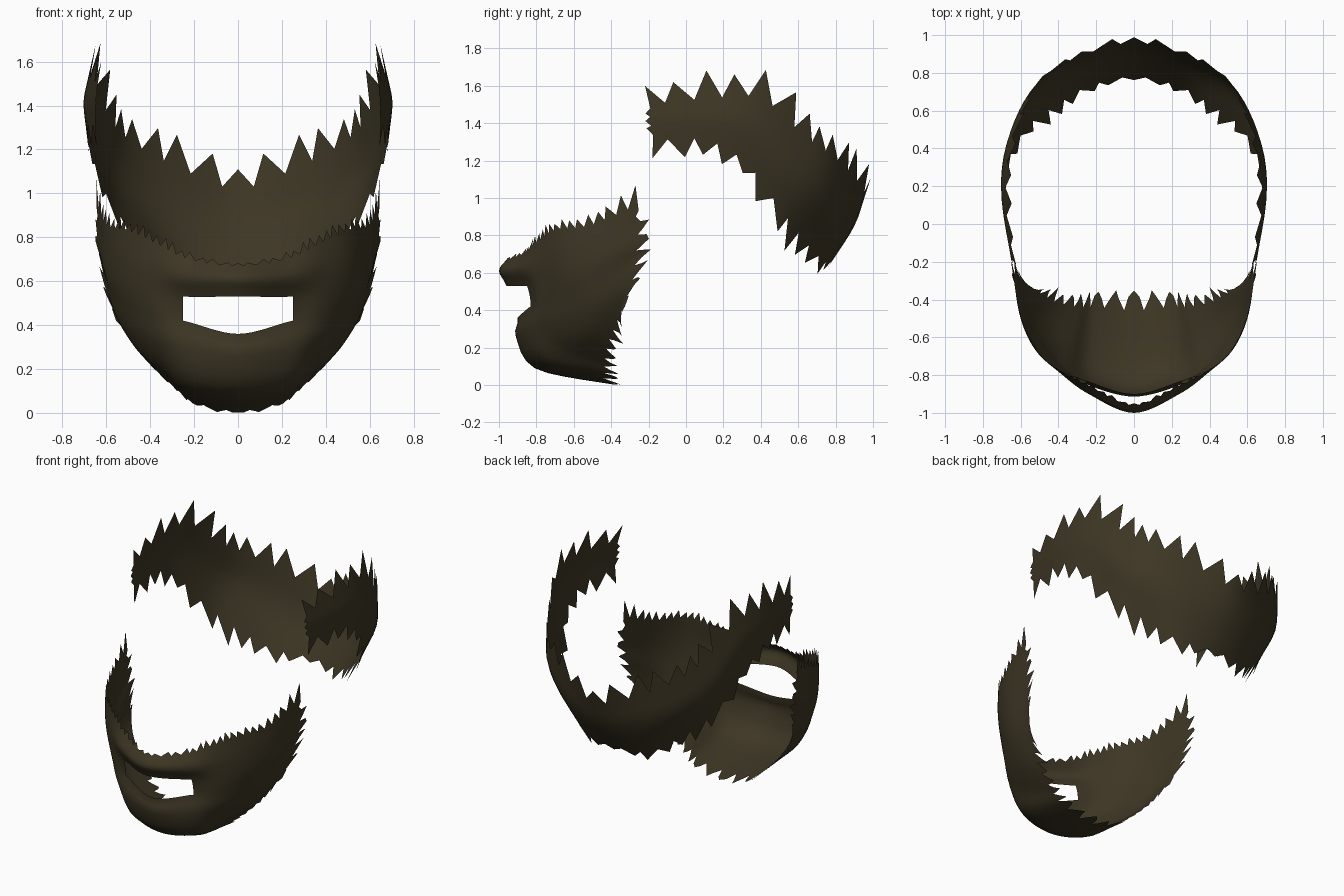
import bpy
import random
from mathutils import Vector

random.seed(4)

default_cube = bpy.data.objects.get("Cube")
if default_cube:
    bpy.data.objects.remove(default_cube, do_unlink=True)

# One dark brown for all the hair
hair_brown = bpy.data.materials.new("dark_brown_hair")
hair_brown.use_nodes = True
brown = (0.047, 0.037, 0.018, 1)
hair_brown.diffuse_color = brown
shader = hair_brown.node_tree.nodes["Principled BSDF"]
shader.inputs["Base Color"].default_value = brown
shader.inputs["Roughness"].default_value = 0.8


def mirrored(vector):
    return Vector((-vector.x, vector.y, vector.z))


def smooth_path(points, steps, symmetric=False):
    """Smooth curve through the points, with the given steps per span."""
    points = [Vector(p) for p in points]
    start = mirrored(points[1]) if symmetric else 2 * points[0] - points[1]
    ends = [start] + points + [2 * points[-1] - points[-2]]
    path = []
    for a, b, c, d in zip(ends, ends[1:], ends[2:], ends[3:]):
        for k in range(steps):
            t = k / steps
            path.append(b + t * ((c - a) / 2 + t * (
                a - 2.5 * b + 2 * c - d / 2 + t * (1.5 * (b - c) + (d - a) / 2))))
    return path + [points[-1]]


def smooth_grid(stations, column_steps, row_steps):
    """Columns of points, running from the middle of the head outward."""
    profiles = [smooth_path([Vector(p) / 100 for p in s], row_steps) for s in stations]
    rows = [smooth_path(line, column_steps, symmetric=True) for line in zip(*profiles)]
    return [list(column) for column in zip(*rows)]


def add_teeth(edge, inner, depths, period):
    """Offsets that pull an edge out into pointed locks of hair."""
    offsets = []
    half = period / 2
    for i, (p, q) in enumerate(zip(edge, inner)):
        place = i / (len(edge) - 1) * (len(depths) - 1)
        k = min(int(place), len(depths) - 2)
        depth = depths[k] + (depths[k + 1] - depths[k]) * (place - k)
        tip = abs(i % period - half) / half
        lean = edge[min(i + 1, len(edge) - 1)] - p
        offset = (p - q).normalized() * depth * random.uniform(0.7, 1.2)
        if i:
            offset += lean * random.uniform(-0.5, 0.5)
        offsets.append(offset * tip)
    return offsets


def build_sheet(name, grid, top, bottom, side, periods, flip=False, hole=None):
    columns, rows = len(grid), len(grid[0])
    bottom_period, side_period = periods
    first, second = [c[0] for c in grid], [c[1] for c in grid]
    last, before = [c[-1] for c in grid], [c[-2] for c in grid]
    top_teeth = add_teeth(first, second, top, 2)
    bottom_teeth = add_teeth(last, before, bottom, bottom_period)
    side_teeth = add_teeth(grid[-1], grid[-2], side, side_period)
    for i, column in enumerate(grid):
        column[0] = column[0] + top_teeth[i]
        column[-1] = column[-1] + bottom_teeth[i]
    grid[-1] = [p + offset for p, offset in zip(grid[-1], side_teeth)]
    grid[0] = [(p + mirrored(p)) / 2 for p in grid[0]]

    verts = [(p.x, p.y, max(p.z, 0.002)) for column in grid for p in column]
    faces = []
    for i in range(columns - 1):
        for j in range(rows - 1):
            if hole and hole(i, j):
                continue
            a = i * rows + j
            face = (a, a + 1, a + rows + 1, a + rows)
            faces.append(face[::-1] if flip else face)
    mesh = bpy.data.meshes.new(name)
    mesh.from_pydata(verts, [], faces)
    mesh.materials.append(hair_brown)
    for polygon in mesh.polygons:
        polygon.use_smooth = True
    obj = bpy.data.objects.new(name, mesh)
    bpy.context.collection.objects.link(obj)
    mirror = obj.modifiers.new("both_sides", "MIRROR")
    mirror.use_clip = True


# Beard and moustache: profiles from the lip to the ear, each from its top
# edge down past the mouth and chin to the throat, in hundredths
beard_profiles = [
    [(0, -96, 67), (0, -100, 61), (0, -96, 53), (0, -90, 36),
     (0, -91, 26), (0, -81, 9), (0, -46, 1)],
    [(22, -87, 70), (24, -90, 62), (25, -85, 53), (25, -83, 42),
     (24, -85, 29), (23, -76, 12), (20, -44, 5)],
    [(37, -79, 77), (39, -79, 66), (39, -78, 55), (38, -77, 43),
     (37, -75, 32), (34, -66, 20), (29, -44, 12)],
    [(50, -69, 83), (52, -67, 71), (52, -65, 58), (50, -63, 47),
     (48, -60, 37), (45, -53, 28), (40, -42, 22)],
    [(59, -52, 85), (60, -50, 76), (60, -49, 65), (58, -48, 55),
     (56, -46, 46), (53, -43, 39), (48, -38, 32)],
    [(64, -28, 95), (64, -26, 85), (64, -26, 76), (62, -27, 68),
     (61, -28, 60), (59, -30, 52), (55, -33, 43)],
]
LOCKS, BANDS = 8, 4


def is_mouth(column, row):
    return column < LOCKS and 2 * BANDS <= row < 3 * BANDS


build_sheet("beard", smooth_grid(beard_profiles, LOCKS, BANDS),
            top=[0.02, 0.03, 0.05, 0.05, 0.06, 0.09],
            bottom=[0.13, 0.11, 0.08, 0.08, 0.07],
            side=[0.03, 0.1, 0.1, 0.09], periods=(4, 4), hole=is_mouth)

# Band of hair: profiles from the nape round to the temple, top edge to bottom
hair_profiles = [
    [(0, 96, 102), (0, 90, 85), (0, 78, 66)],
    [(28, 89, 112), (28, 85, 91), (24, 73, 67)],
    [(48, 78, 123), (49, 74, 101), (41, 63, 78)],
    [(58, 63, 133), (61, 59, 113), (57, 51, 94)],
    [(66, 40, 153), (69, 36, 138), (67, 32, 119)],
    [(68, 12, 153), (70, 12, 142), (69, 11, 131)],
    [(64, -19, 150), (65, -19, 141), (65, -17, 131)],
]
build_sheet("hair_band", smooth_grid(hair_profiles, 4, 4),
            top=[0.11, 0.13, 0.12, 0.14, 0.17, 0.13, 0.12],
            bottom=[0.03, 0.1, 0.12, 0.12, 0.08, 0.08, 0.1],
            side=[0.03, 0.03], periods=(2, 2), flip=True)
